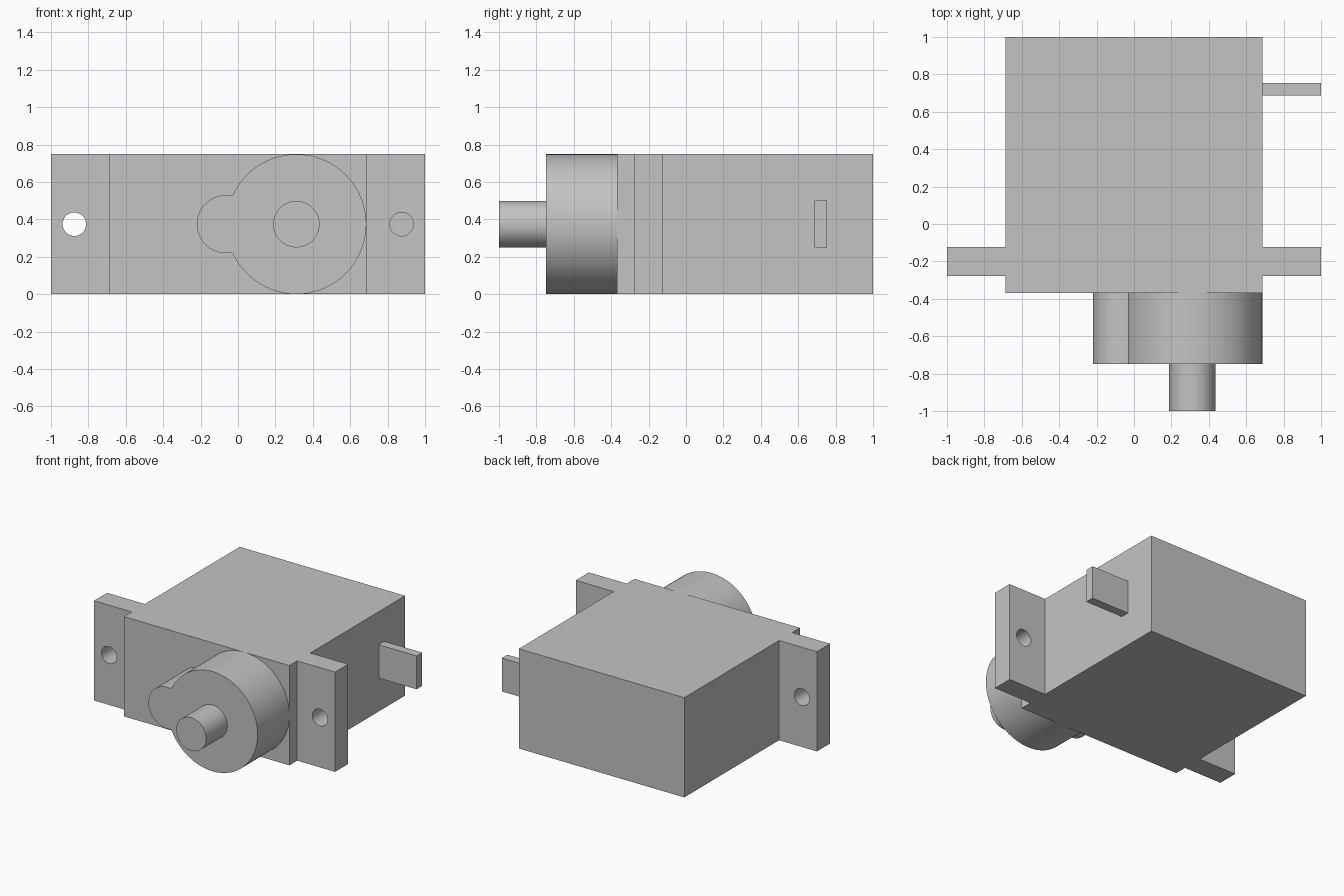
import bpy, math
from mathutils import Vector

cube = bpy.data.objects.get("Cube")
if cube:
    bpy.data.objects.remove(cube, do_unlink=True)

H = 0.748                 # case height
MID = H / 2               # shaft and hole height
SIDE = 0.686              # case half width
AXIS_X = SIDE - MID       # output shaft position

grey = bpy.data.materials.new("plain grey")
grey.use_nodes = True
colour = (0.55, 0.55, 0.55, 1)
grey.diffuse_color = colour
grey.node_tree.nodes["Principled BSDF"].inputs["Base Color"].default_value = colour


def prism(name, outline, offset):
    """Extrude a closed 3D outline along an offset vector."""
    n = len(outline)
    lower = [Vector(p) for p in outline]
    verts = lower + [p + Vector(offset) for p in lower]
    faces = [tuple(range(n)), tuple(range(n, 2 * n))]
    faces += [(i, (i + 1) % n, n + (i + 1) % n, n + i) for i in range(n)]
    mesh = bpy.data.meshes.new(name)
    mesh.from_pydata(verts, [], faces)
    mesh.materials.append(grey)
    obj = bpy.data.objects.new(name, mesh)
    bpy.context.collection.objects.link(obj)
    bpy.ops.object.select_all(action='DESELECT')
    obj.select_set(True)
    bpy.context.view_layer.objects.active = obj
    bpy.ops.object.mode_set(mode='EDIT')
    bpy.ops.mesh.select_all(action='SELECT')
    bpy.ops.mesh.normals_make_consistent(inside=False)
    bpy.ops.object.mode_set(mode='OBJECT')
    bpy.ops.object.shade_smooth_by_angle(angle=math.radians(30))
    return obj


def arc(x, y, radius, start, end, steps):
    """Points on an arc in the XZ plane at the shaft height."""
    angles = [start + (end - start) * i / steps for i in range(steps + 1)]
    return [(x + radius * math.cos(a), y, MID + radius * math.sin(a)) for a in angles]


def cylinder(name, x, y, radius, length, sides=64):
    return prism(name, arc(x, y, radius, 0, math.tau, sides)[:-1], (0, length, 0))


# Case with both mounting ears, drawn as half a plan and mirrored
half = [(SIDE, -0.37), (SIDE, -0.278), (1, -0.278), (1, -0.123), (SIDE, -0.123), (SIDE, 1)]
plan = half + [(-x, y) for x, y in reversed(half)]
case = prism("case", [(x, y, 0) for x, y in plan], (0, 0, H))

# Screw holes through the ears
for side, label in ((-1, "right"), (1, "left")):
    cutter = cylinder(label + "_hole_cutter", side * 0.875, -0.35, 0.063, 0.3, 48)
    cutter.hide_render = True
    cutter.hide_set(True)
    cutter.display_type = 'WIRE'
    cut = case.modifiers.new(label + "_hole", 'BOOLEAN')
    cut.operation, cut.solver, cut.object = 'DIFFERENCE', 'EXACT', cutter
bpy.ops.object.select_all(action='DESELECT')
bpy.context.view_layer.objects.active = case
case.select_set(True)
for label in ("right", "left"):
    bpy.ops.object.modifier_apply(modifier=label + "_hole")
    bpy.data.objects.remove(bpy.data.objects[label + "_hole_cutter"], do_unlink=True)
bpy.ops.object.shade_smooth_by_angle(angle=math.radians(30))

# Gear housing: large drum with a smaller rounded lobe
LOBE = 0.155
meet = math.pi - math.asin(LOBE / MID)
outline = arc(AXIS_X, -0.748, MID, -meet, meet, 96)
outline += arc(-0.065, -0.748, LOBE, math.pi / 2, math.pi * 1.5, 32)
prism("gear_housing", outline, (0, 0.378, 0))

# Output shaft
cylinder("output_shaft", AXIS_X, -1, 0.124, 0.252)

# Cable tab on the left side
prism("cable_tab", [(SIDE, y, z) for y, z in
                    ((0.688, 0.25), (0.754, 0.25), (0.754, 0.5), (0.688, 0.5))],
      (1 - SIDE, 0, 0))
